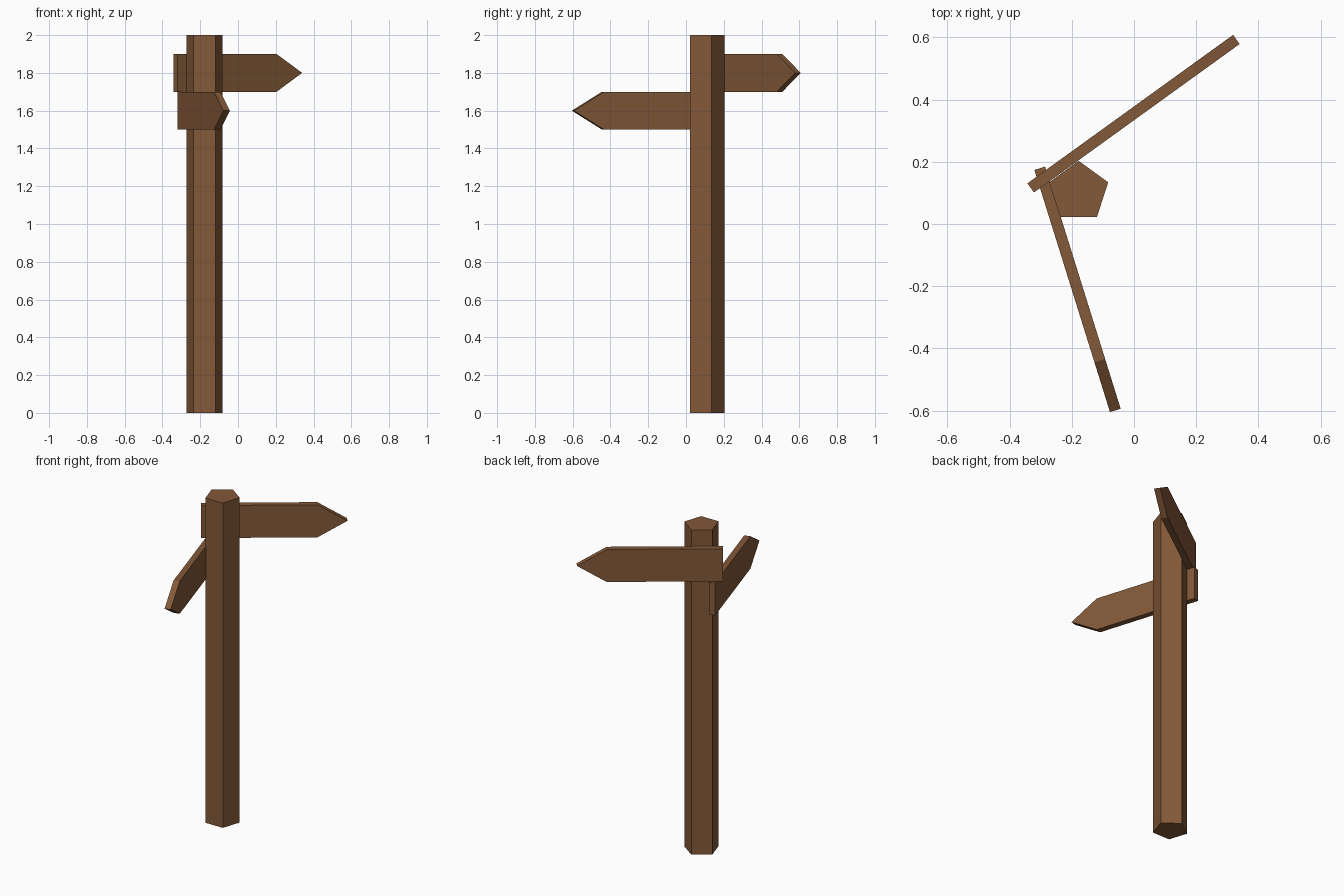
import bpy
import bmesh
import math
from mathutils import Vector

if "Cube" in bpy.data.objects:
    bpy.data.objects.remove(bpy.data.objects["Cube"])

wood = bpy.data.materials.new("wood")
wood.diffuse_color = (0.23, 0.10, 0.04, 1)
wood.use_nodes = True
wood.node_tree.nodes["Principled BSDF"].inputs["Base Color"].default_value = wood.diffuse_color


def prism(name, base, offset):
    """Extrude a flat outline along an offset into a closed solid."""
    bm = bmesh.new()
    face = bm.faces.new([bm.verts.new(p) for p in base])
    ext = bmesh.ops.extrude_face_region(bm, geom=[face], use_keep_orig=True)
    verts = [v for v in ext["geom"] if isinstance(v, bmesh.types.BMVert)]
    bmesh.ops.translate(bm, verts=verts, vec=offset)
    bmesh.ops.recalc_face_normals(bm, faces=bm.faces)
    mesh = bpy.data.meshes.new(name)
    bm.to_mesh(mesh)
    bm.free()
    mesh.materials.append(wood)
    obj = bpy.data.objects.new(name, mesh)
    bpy.context.collection.objects.link(obj)
    return obj


def arrow_board(name, start, end, z, height=0.2, thick=0.036, point=0.167):
    """Pointed board whose centre line runs from start to end."""
    a, b = Vector((*start, z)), Vector((*end, z))
    along = (b - a).normalized()
    side = Vector((-along.y, along.x, 0)) * thick
    up = Vector((0, 0, height / 2))
    shoulder = b - along * point
    outline = [a - up, shoulder - up, b, shoulder + up, a + up]
    return prism(name, [p - side / 2 for p in outline], side)


# Five-sided post
pentagon = []
for i in range(5):
    t = math.radians(90 + 72 * i)
    pentagon.append((-0.178 + 0.1 * math.cos(t), 0.103 + 0.1 * math.sin(t), 0))
prism("post", pentagon, Vector((0, 0, 2)))

# Direction boards on two neighbouring post faces
arrow_board("upper_sign", (-0.332, 0.116), (0.329, 0.593), 1.8)
arrow_board("lower_sign", (-0.303, 0.179), (-0.060, -0.599), 1.6)
